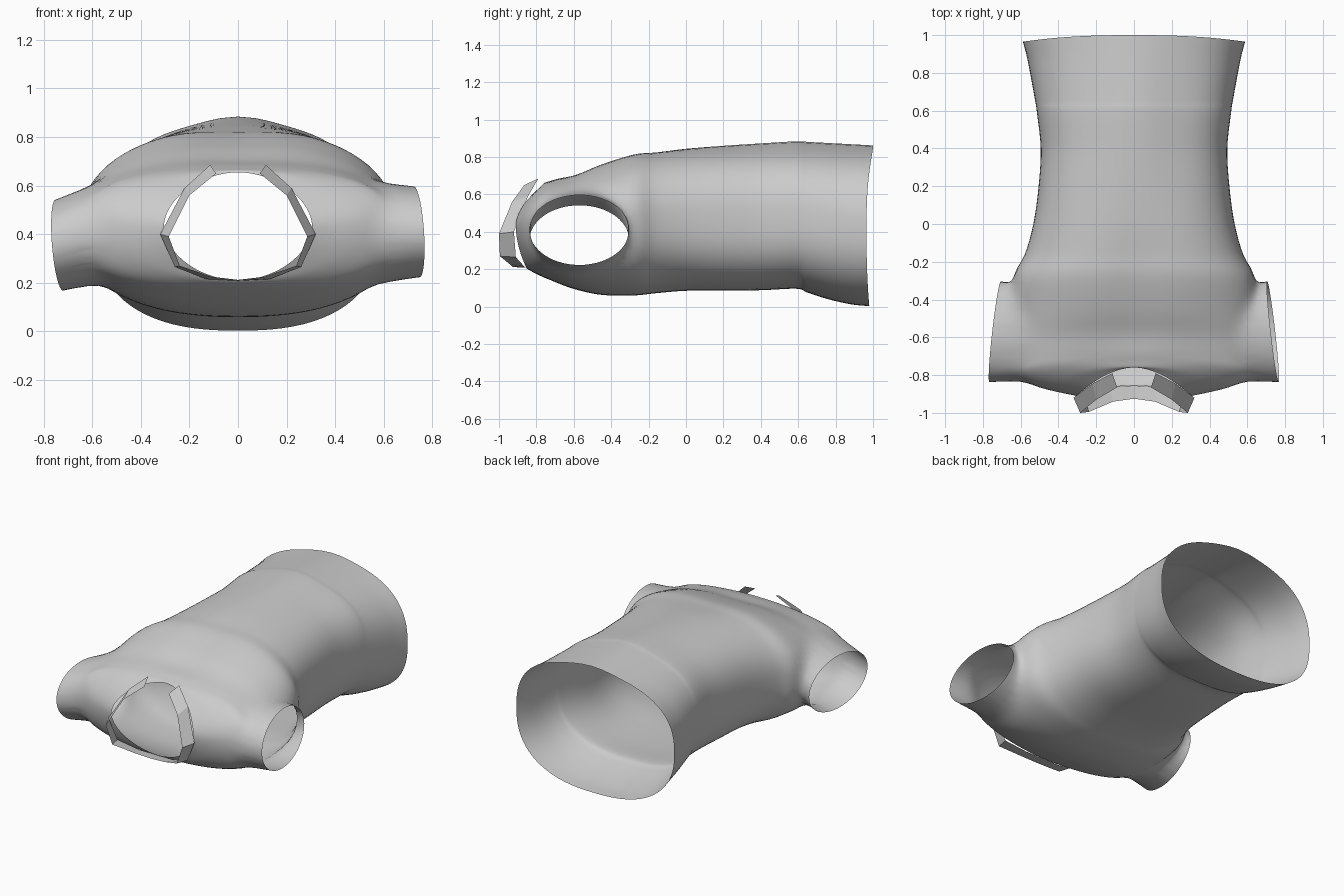
import bpy, bmesh
from math import sin, cos, pi, atan2, copysign, exp
from mathutils import Vector

if "Cube" in bpy.data.objects:
    bpy.data.objects.remove(bpy.data.objects["Cube"])

# Torso sections: y, half width, z bottom, z top, y shift at top, at bottom,
# squareness, height of the ridge (or groove) along the middle of the top
SECTIONS = [
    (.965, .588, .003, .84, .035, .015, 2.45, .022), (.88, .566, .013, .842, .01, 0, 2.45, .026),
    (.76, .543, .04, .845, 0, 0, 2.5, .03), (.65, .523, .075, .848, 0, 0, 2.55, .033),
    (.59, .514, .096, .85, 0, 0, 2.6, .034), (.40, .494, .088, .845, 0, 0, 2.6, .028),
    (.20, .505, .086, .842, 0, 0, 2.6, .018), (0, .533, .085, .84, 0, 0, 2.5, .004),
    (-.16, .578, .072, .834, 0, 0, 2.4, -.01), (-.28, .64, .06, .825, 0, 0, 2.35, -.015),
    (-.45, .665, .063, .772, 0, 0, 2.35, -.015), (-.60, .68, .095, .715, .02, 0, 2.45, -.01),
    (-.72, .675, .14, .685, .04, 0, 2.5, 0), (-.80, .645, .175, .672, .075, 0, 2.4, 0),
    (-.865, .50, .20, .663, .11, .02, 2.1, 0), (-.91, .305, .21, .655, .15, .055, 1.85, 0),
]
STEPS, AROUND = 5, 80


def spline(rows, steps):
    """Catmull-Rom interpolation through rows of numbers."""
    out = []
    for i in range(len(rows) - 1):
        a, b, c, d = (rows[min(max(i + k, 0), len(rows) - 1)] for k in (-1, 0, 1, 2))
        for s in range(steps):
            t = s / steps
            out.append([.5 * (2*q + (r - p)*t + (2*p - 5*q + 4*r - u)*t*t
                              + (3*q - p - 3*r + u)*t**3)
                        for p, q, r, u in zip(a, b, c, d)])
    return out + [list(rows[-1])]


def finish(bm, name, smooth):
    bmesh.ops.recalc_face_normals(bm, faces=bm.faces[:])
    me = bpy.data.meshes.new(name)
    bm.to_mesh(me)
    bm.free()
    ob = bpy.data.objects.new(name, me)
    bpy.context.collection.objects.link(ob)
    for p in me.polygons:
        p.use_smooth = smooth
    return ob


# Torso tube, closing over the shoulders to the neck hole
bm = bmesh.new()
rings = []
for y, hw, zb, zt, st, sb, n, ridge in spline(SECTIONS, STEPS):
    ring = []
    for k in range(AROUND):
        a = 2 * pi * k / AROUND
        c, s = cos(a), sin(a)
        x = hw * copysign(abs(c) ** (2 / n), c)
        z = (zb + zt) / 2 + (zt - zb) / 2 * copysign(abs(s) ** (2 / n), s)
        if s > 0:
            z += ridge * exp(-(x / .17) ** 2)
        ring.append(bm.verts.new((x, y + (st if s > 0 else sb) * s * s, z)))
    rings.append(ring)
for r0, r1 in zip(rings, rings[1:]):
    for k in range(AROUND):
        j = (k + 1) % AROUND
        bm.faces.new((r0[k], r0[j], r1[j], r1[k]))

# Armholes and short sleeves, the left one hanging a little lower
YC, RY, RZ = -.57, .262, .187
SEAM_Z, SEAM_R = .405, .21


def reach(p):
    return ((p.y - YC) / RY) ** 2 + ((p.z - SEAM_Z) / SEAM_R) ** 2


for side, zc, tilt in ((1, .41, -.012), (-1, .355, .015)):
    gone = [f for f in bm.faces if f.calc_center_median().x * side > .3
            and reach(f.calc_center_median()) < .98]
    bmesh.ops.delete(bm, geom=gone, context='FACES')
    edges = [e for e in bm.edges if e.is_boundary
             and all(v.co.x * side > .32 and -.89 < v.co.y < -.2
                     and reach(v.co) < 1.5 for v in e.verts)]
    base = {}
    for v in {v for e in edges for v in e.verts}:
        a = atan2((v.co.z - SEAM_Z) / SEAM_R, (v.co.y - YC) / RY)
        v.co.y, v.co.z = YC + RY * cos(a), SEAM_Z + SEAM_R * sin(a)
        base[v] = (v.co.copy(), a)
    seam = list(base)
    origin = {v: v for v in base}
    for t in (.33, .66, 1):
        new = {}
        for v, root in origin.items():
            p, a = base[root]
            y = YC + (RY + .005) * cos(a)
            x = .765 - .06 * (y + .83) / .53 + tilt * sin(a)
            end = Vector((side * x, y, zc + RZ * sin(a)))
            new[v] = bm.verts.new(p.lerp(end, t))
        nxt = []
        for e in edges:
            a, b = e.verts
            bm.faces.new((a, b, new[b], new[a]))
            nxt.append(bm.edges.get((new[a], new[b])))
        origin = {new[v]: root for v, root in origin.items()}
        edges = nxt
    # Soften the seam between torso and sleeve
    near = set(seam)
    for _ in range(2):
        near |= {e.other_vert(v) for v in near for e in v.link_edges}
    near = [v for v in near if not v.is_boundary]
    for _ in range(4):
        bmesh.ops.smooth_vert(bm, verts=near, factor=.5,
                              use_axis_x=True, use_axis_y=True, use_axis_z=True)
finish(bm, "shirt_body", True)

# Faceted collar band, open at the top
COLLAR = [((.115, -.79, .685), (.09, -.865, .65)), ((.22, -.845, .59), (.20, -.93, .56)),
          ((.32, -.92, .40), (.285, -1, .39)), ((.26, -.91, .265), (.24, -.995, .27)),
          ((.13, -.865, .215), (.11, -.94, .225)), ((0, -.855, .208), (0, -.925, .212))]
bm = bmesh.new()
full = COLLAR + [tuple((-p[0], p[1], p[2]) for p in pair) for pair in COLLAR[-2::-1]]
pairs = [[bm.verts.new(p) for p in pair] for pair in full]
for (a, b), (c, d) in zip(pairs, pairs[1:]):
    bm.faces.new((a, b, d, c))
finish(bm, "collar_band", False)
